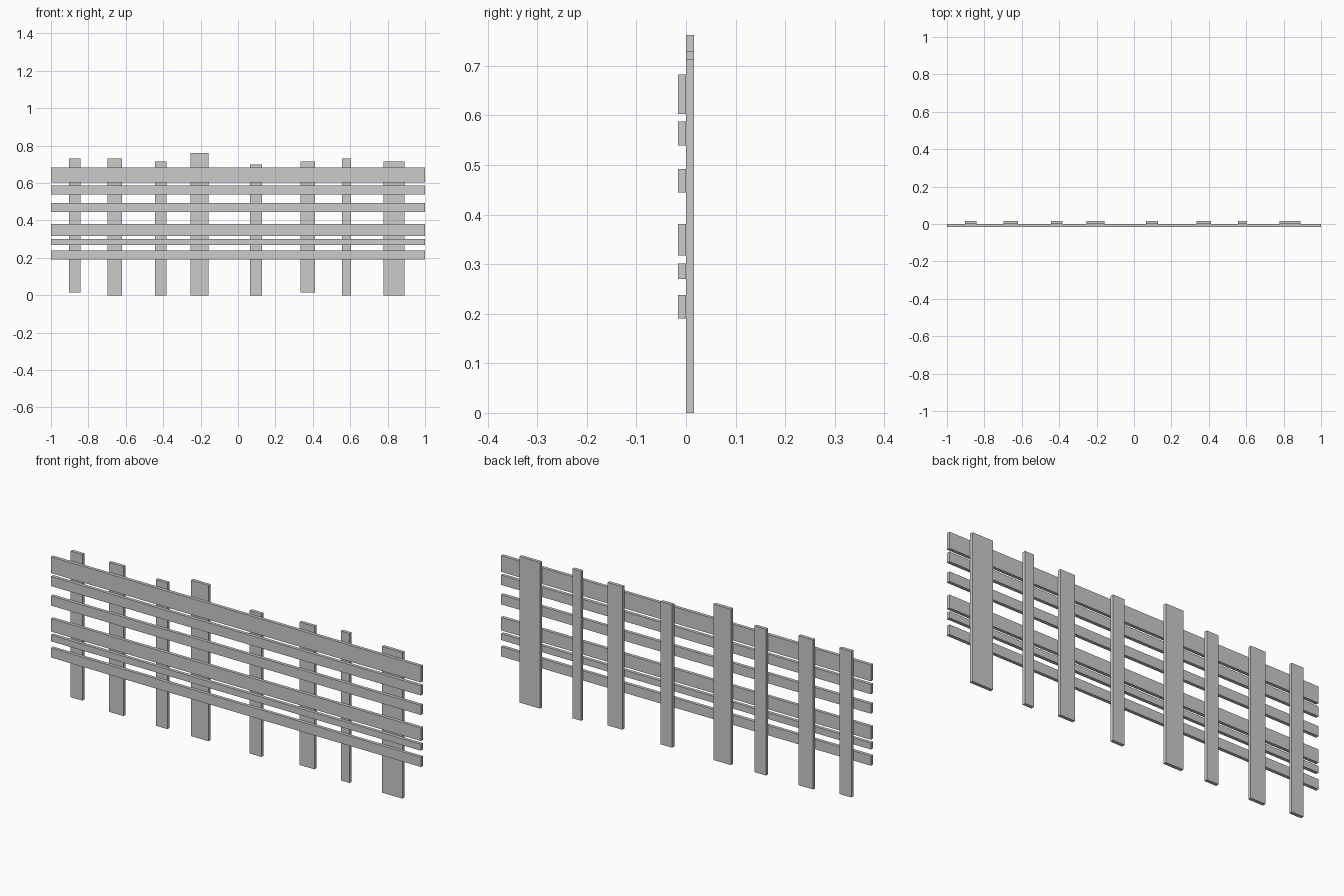
import bpy

if "Cube" in bpy.data.objects:
    bpy.data.objects.remove(bpy.data.objects["Cube"])

U = 1 / 63  # the fence sits on a regular grid, 126 cells long


def board(name, x0, x1, y0, y1, z0, z1):
    bpy.ops.mesh.primitive_cube_add(
        size=1, location=((x0 + x1) * U / 2, (y0 + y1) * U / 2, (z0 + z1) * U / 2))
    ob = bpy.context.object
    ob.name = name
    ob.scale = ((x1 - x0) * U, (y1 - y0) * U, (z1 - z0) * U)
    bpy.ops.object.transform_apply(location=False, rotation=False, scale=True)


# Horizontal rails on the front: bottom, top
rails = [(12, 15), (17, 19), (20, 24), (28, 31), (34, 37), (38, 43)]
for i, (z0, z1) in enumerate(rails, 1):
    board(f"rail_{i}", -63, 63, -1, 0, z0, z1)

# Vertical slats behind: left, right, bottom, top
slats = [(-57, -53, 1, 46), (-44, -39, 0, 46), (-28, -24, 0, 45), (-16, -10, 0, 48),
         (4, 8, 0, 44), (21, 26, 1, 45), (35, 38, 0, 46), (49, 56, 0, 45)]
for i, (x0, x1, z0, z1) in enumerate(slats, 1):
    board(f"slat_{i}", x0, x1, 0, 1, z0, z1)
